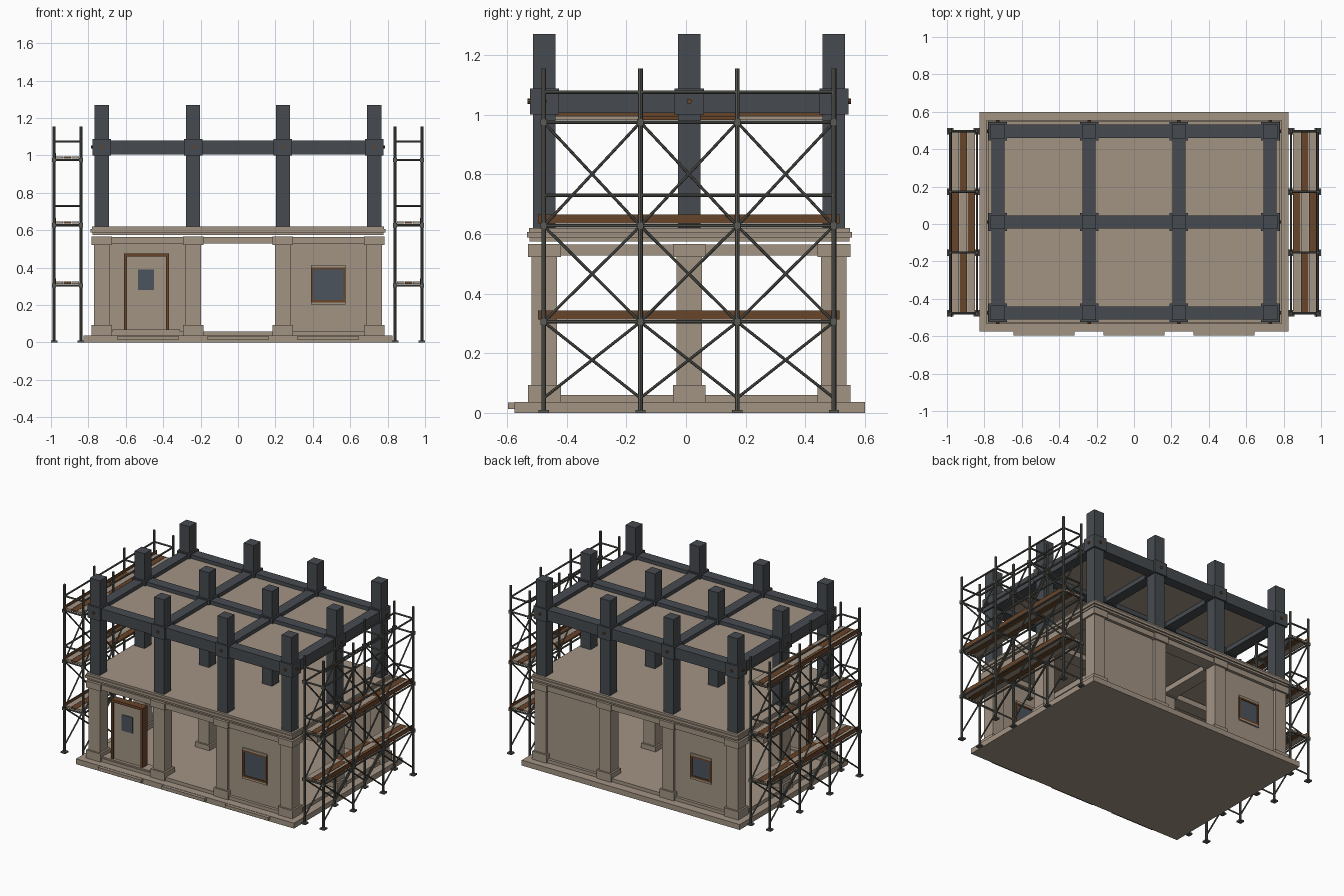
import bpy, bmesh
from mathutils import Vector, Matrix

if "Cube" in bpy.data.objects:
    bpy.data.objects.remove(bpy.data.objects["Cube"])


def mat(name, rgb):
    m = bpy.data.materials.new(name)
    m.diffuse_color = (*rgb, 1)
    m.use_nodes = True
    m.node_tree.nodes["Principled BSDF"].inputs["Base Color"].default_value = m.diffuse_color
    return m


STONE = mat("stone", (0.36, 0.295, 0.23))
STEEL = mat("dark_steel", (0.062, 0.07, 0.08))
WOOD = mat("brown_wood", (0.14, 0.058, 0.022))
TUBE = mat("scaffold_grey", (0.10, 0.10, 0.09))
GLASS = mat("slate_glass", (0.07, 0.088, 0.11))


class Part:
    """Collects boxes and tubes into one named object."""

    def __init__(self, name, material):
        self.name, self.material, self.bm = name, material, bmesh.new()

    def box(self, x0, x1, y0, y1, z0, z1):
        size = Matrix.Diagonal((abs(x1 - x0), abs(y1 - y0), abs(z1 - z0), 1))
        mid = Matrix.Translation(((x0 + x1) / 2, (y0 + y1) / 2, (z0 + z1) / 2))
        bmesh.ops.create_cube(self.bm, size=1, matrix=mid @ size)

    def block(self, x, y, half, z0, z1):
        self.box(x - half, x + half, y - half, y + half, z0, z1)

    def tube(self, a, b, r=0.008):
        a, b = Vector(a), Vector(b)
        d = b - a
        m = Matrix.Translation((a + b) / 2) @ d.to_track_quat('Z', 'Y').to_matrix().to_4x4()
        bmesh.ops.create_cone(self.bm, cap_ends=True, segments=8, radius1=r,
                              radius2=r, depth=d.length, matrix=m)

    def done(self):
        me = bpy.data.meshes.new(self.name)
        self.bm.to_mesh(me)
        self.bm.free()
        me.materials.append(self.material)
        ob = bpy.data.objects.new(self.name, me)
        bpy.context.collection.objects.link(ob)
        return ob


XS = (-0.728, -0.24, 0.24, 0.728)
YS = (-0.475, 0.011, 0.496)

# Base slab, ground floor and front steps
p = Part("base_slab", STONE)
p.box(-0.827, 0.827, -0.575, 0.6, 0, 0.037)
p.done()
p = Part("ground_floor", STONE)
p.box(-0.77, 0.77, -0.52, 0.54, 0.037, 0.06)
p.done()
p = Part("front_steps", STONE)
for x in (-0.482, 0, 0.482):
    p.box(x - 0.163, x + 0.163, -0.597, -0.57, 0.013, 0.035)
p.done()

# Lower columns with base and capital
p = Part("lower_columns", STONE)
for x in XS:
    for y in YS:
        p.block(x, y, 0.055, 0.037, 0.093)
        p.block(x, y, 0.043, 0.093, 0.522)
        p.block(x, y, 0.055, 0.522, 0.567)
p.done()

# Lintels joining the lower columns
p = Part("lintels", STONE)
for y in YS:
    p.box(-0.77, 0.77, y - 0.045, y + 0.045, 0.528, 0.565)
for x in XS:
    p.box(x - 0.045, x + 0.045, YS[0], YS[2], 0.528, 0.565)
p.done()

# Stepped cornice slab above a narrow shadow gap
p = Part("upper_floor_slab", STONE)
p.box(-0.778, 0.778, -0.525, 0.548, 0.575, 0.588)
p.box(-0.788, 0.788, -0.534, 0.557, 0.588, 0.606)
p.box(-0.78, 0.78, -0.527, 0.55, 0.606, 0.62)
p.done()

# Bay walls: front right, back right, back left
p = Part("bay_walls", STONE)
for s, y in ((1, YS[0]), (1, YS[2]), (-1, YS[2])):
    p.box(s * 0.27, s * 0.70, y - 0.025, y + 0.025, 0.06, 0.53)
p.done()


# Windows: wood frame bars round a glass pane, with stone sill and lintel
def window(name, x, y, z, hw, hh):
    w = 0.012
    f = Part(name + "_frame", WOOD)
    for s in (-1, 1):
        f.box(x + s * hw, x + s * (hw - w), y - 0.035, y + 0.035, z - hh, z + hh)
        f.box(x - hw, x + hw, y - 0.035, y + 0.035, z + s * hh, z + s * (hh - w))
    f.done()
    g = Part(name + "_glass", GLASS)
    g.box(x - hw + w, x + hw - w, y - 0.029, y + 0.029, z - hh + w, z + hh - w)
    g.done()
    t = Part(name + "_trim", STONE)
    for s in (-1, 1):
        t.box(x - hw, x + hw, y - 0.035, y + 0.035, z + s * hh, z + s * (hh + 0.012))
    t.done()


window("front_window", 0.482, YS[0], 0.308, 0.093, 0.093)
window("back_window", -0.482, YS[2], 0.30, 0.078, 0.075)

# Free-standing front door with frame and small pane
p = Part("door_frame", WOOD)
for x in (-0.602, -0.378):
    p.box(x - 0.008, x + 0.008, -0.505, -0.455, 0.07, 0.477)
p.box(-0.61, -0.37, -0.505, -0.455, 0.46, 0.477)
p.done()
p = Part("door_leaf", STONE)
p.box(-0.595, -0.385, -0.495, -0.465, 0.07, 0.462)
p.done()
p = Part("door_threshold", STONE)
p.box(-0.67, -0.31, -0.515, -0.44, 0.058, 0.07)
p.done()
p = Part("door_pane", GLASS)
p.box(-0.534, -0.45, -0.499, -0.461, 0.28, 0.39)
p.done()

# Upper steel frame
p = Part("upper_columns", STEEL)
for x in XS:
    for y in YS:
        p.block(x, y, 0.038, 0.615, 1.27)
p.done()
p = Part("steel_beams", STEEL)
for y in YS:
    p.box(XS[0], XS[3], y - 0.035, y + 0.035, 1.005, 1.08)
for x in XS:
    p.box(x - 0.035, x + 0.035, YS[0], YS[2], 1.005, 1.08)
p.done()
p = Part("beam_joints", STEEL)
for x in XS:
    for y in YS:
        p.block(x, y, 0.049, 1.0, 1.088)
p.done()
p = Part("roof_panels", STONE)
p.box(XS[0], XS[3], YS[0], YS[2], 1.035, 1.055)
p.done()

# Bolts on the outward faces of the perimeter joints
p = Part("joint_bolts", WOOD)
for x in XS:
    for y, s in ((YS[0], -1), (YS[2], 1)):
        p.tube((x, y + s * 0.04, 1.045), (x, y + s * 0.057, 1.045), 0.009)
for y in YS:
    for s in (-1, 1):
        p.tube((s * 0.768, y, 1.045), (s * 0.785, y, 1.045), 0.009)
p.done()

# Scaffolds on both sides; the left one carries an extra top deck
PY = (-0.477, -0.153, 0.172, 0.496)
LEVELS = (0.305, 0.627, 0.975)
INNER, OUTER = 0.84, 0.983
for side, s in (("left", -1), ("right", 1)):
    t = Part(side + "_scaffold_tubes", TUBE)
    for x in (s * INNER, s * OUTER):
        for y in PY:
            t.tube((x, y, 0), (x, y, 1.155))
            t.block(x, y, 0.017, 0, 0.01)
            for z in LEVELS:
                t.block(x, y, 0.011, z - 0.011, z + 0.011)
        for z in LEVELS + (0.73, 1.075):
            t.tube((x, PY[0], z), (x, PY[3], z), 0.006)
        # Cross braces in every bay
        for y0, y1 in zip(PY, PY[1:]):
            for z0, z1 in zip((0.05,) + LEVELS, LEVELS):
                t.tube((x, y0, z0), (x, y1, z1), 0.005)
                t.tube((x, y1, z0), (x, y0, z1), 0.005)
    for y in PY:
        for z in LEVELS + (0.73, 1.075):
            t.tube((s * INNER, y, z), (s * OUTER, y, z), 0.006)
    t.done()

    # Alternating wood and pale planks, plus a toe board
    wood = Part(side + "_wood_planks", WOOD)
    pale = Part(side + "_pale_planks", STONE)
    for z in LEVELS[:3 if s < 0 else 2]:
        for bay in range(3):
            for k in range(3):
                x = s * (0.871 + 0.042 * k)
                plank = wood if (bay + k) % 2 else pale
                plank.box(x - 0.02, x + 0.02, PY[bay], PY[bay + 1], z + 0.008, z + 0.02)
        wood.box(s * 0.973, s * 0.979, -0.497, 0.514, z + 0.008, z + 0.038)
    wood.done()
    pale.done()
